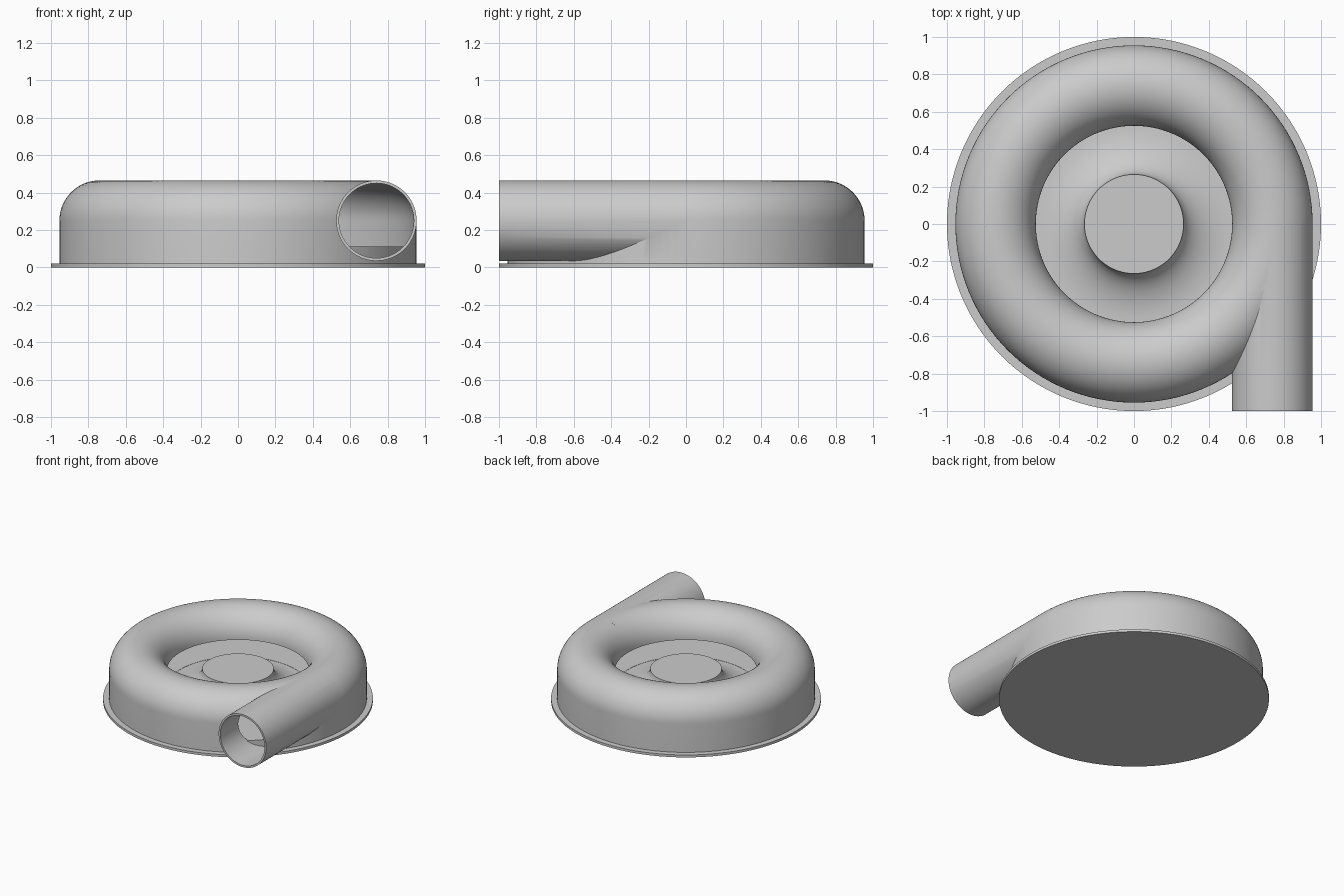
import bpy, bmesh
from math import sin, cos, pi, radians
from mathutils import Matrix

cube = bpy.data.objects.get("Cube")
if cube:
    bpy.data.objects.remove(cube, do_unlink=True)

RING_R, TUBE_Z = 0.74, 0.25      # centre line of the round channel
OUTER, INNER = 0.215, 0.2        # channel radii outside and inside
FLOOR = 0.112                    # height of the inner floor

metal = bpy.data.materials.new("grey metal")
metal.use_nodes = True
grey = (0.6, 0.6, 0.6, 1)
metal.diffuse_color = grey
metal.node_tree.nodes["Principled BSDF"].inputs["Base Color"].default_value = grey


def make_object(name, bm):
    bmesh.ops.recalc_face_normals(bm, faces=bm.faces)
    mesh = bpy.data.meshes.new(name)
    bm.to_mesh(mesh)
    bm.free()
    mesh.materials.append(metal)
    obj = bpy.data.objects.new(name, mesh)
    bpy.context.collection.objects.link(obj)
    return obj


def arc(cx, cz, rx, rz, start, end, steps):
    angles = [radians(start + (end - start) * i / steps) for i in range(steps + 1)]
    return [(cx + rx * cos(a), cz + rz * sin(a)) for a in angles]


def revolve(name, profile, closed=False, steps=128):
    """Spin an (r, z) profile around the z axis into a solid."""
    bm = bmesh.new()
    verts = [bm.verts.new((r, 0, z)) for r, z in profile]
    edges = [bm.edges.new(pair) for pair in zip(verts, verts[1:])]
    if closed:
        edges.append(bm.edges.new((verts[-1], verts[0])))
    bmesh.ops.spin(bm, geom=verts + edges, cent=(0, 0, 0), axis=(0, 0, 1),
                   angle=2 * pi, steps=steps, use_merge=True)
    bmesh.ops.remove_doubles(bm, verts=bm.verts, dist=1e-5)
    return make_object(name, bm)


def cylinder_y(name, radius, y0, y1):
    """Cylinder along y, centred on the outlet."""
    bm = bmesh.new()
    place = Matrix.Translation((RING_R, (y0 + y1) / 2, TUBE_Z)) @ Matrix.Rotation(pi / 2, 4, "X")
    bmesh.ops.create_cone(bm, cap_ends=True, segments=72, radius1=radius,
                          radius2=radius, depth=y1 - y0, matrix=place)
    return make_object(name, bm)


def combine(target, tool, operation):
    tool.hide_render = True
    mod = target.modifiers.new(operation.lower(), "BOOLEAN")
    mod.operation = operation
    mod.solver = "EXACT"
    mod.object = tool
    bpy.context.view_layer.objects.active = target
    bpy.ops.object.modifier_apply(modifier=mod.name)
    bpy.data.objects.remove(tool, do_unlink=True)


# Solid casing: base flange, round-topped ring, floor and flared hub
profile = [(0, 0), (1, 0), (1, 0.02), (RING_R + OUTER, 0.02)]
profile += arc(RING_R, TUBE_Z, OUTER, OUTER, 0, 180, 32)
profile += arc(0.525, 0.26, 0.26, 0.26 - 0.11, 270, 180, 16)
profile += [(0, 0.26)]
casing = revolve("pump_casing", profile)

# Outlet pipe joins the ring along a tangent
combine(casing, cylinder_y("outlet_pipe", OUTER, -1, 0), "UNION")

# Hollow channel, open towards the hub
channel = [(0.52, FLOOR), (RING_R + INNER, FLOOR)]
channel += arc(RING_R, TUBE_Z, INNER, INNER, 0, 180, 32)
channel += [(0.52, TUBE_Z)]
combine(casing, revolve("channel_cutter", channel, closed=True), "DIFFERENCE")

# Pipe bore, stopping at the raised floor of the ring
bore = cylinder_y("bore_cutter", INNER, -1.05, -0.01)
floor = revolve("floor_block", [(0, -0.1), (0.948, -0.1), (0.948, FLOOR), (0, FLOOR)])
combine(bore, floor, "DIFFERENCE")
combine(casing, bore, "DIFFERENCE")

# Smooth curved surfaces, keep rims sharp
bpy.ops.object.select_all(action="DESELECT")
casing.select_set(True)
bpy.context.view_layer.objects.active = casing
bpy.ops.object.shade_smooth_by_angle(angle=radians(30))
